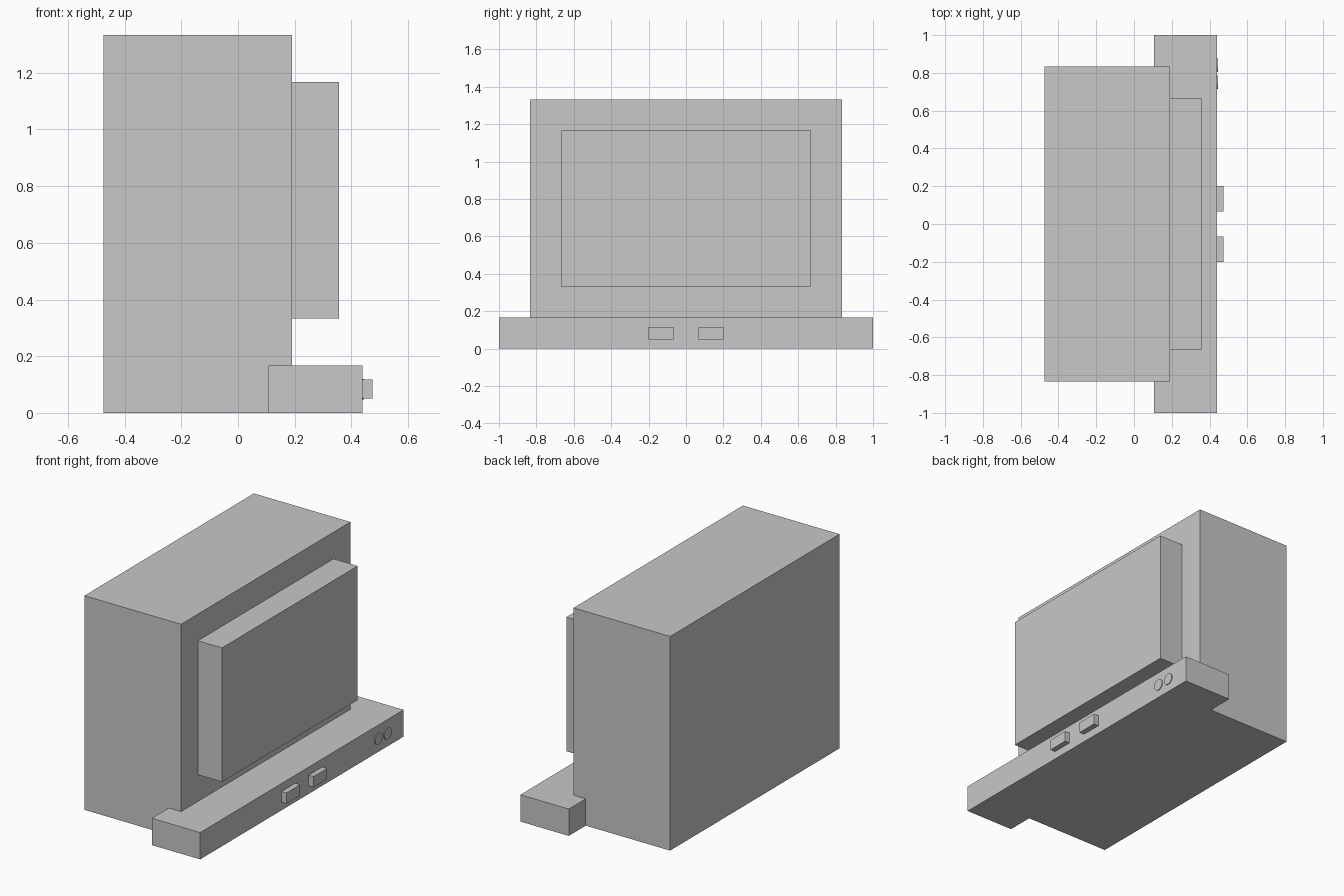
import bpy
import math

cube = bpy.data.objects.get("Cube")
if cube:
    bpy.data.objects.remove(cube, do_unlink=True)

# One plain grey for the whole model
GREY = (0.58, 0.58, 0.58, 1)
grey = bpy.data.materials.new("plain grey")
grey.use_nodes = True
grey.diffuse_color = GREY
grey.node_tree.nodes["Principled BSDF"].inputs["Base Color"].default_value = GREY


def finish(name):
    obj = bpy.context.object
    obj.name = name
    obj.data.materials.append(grey)
    return obj


def box(name, x, y, z):
    """Box spanning the given (low, high) range on each axis."""
    spans = (x, y, z)
    bpy.ops.mesh.primitive_cube_add(size=1, location=[(a + b) / 2 for a, b in spans])
    obj = finish(name)
    obj.scale = [b - a for a, b in spans]
    bpy.ops.object.transform_apply(location=False, rotation=False, scale=True)


FACE = 0.44  # front plane of the base

# Cabinet, raised screen and base
box("cabinet", (-0.474, 0.191), (-0.833, 0.833), (0, 1.333))
box("screen", (0.191, 0.357), (-0.667, 0.667), (0.333, 1.167))
box("base", (0.107, FACE), (-1, 1), (0, 0.167))

# Two rectangular keys in the middle of the base
for side, y in (("right", -0.133), ("left", 0.133)):
    box(side + "_key", (FACE, 0.474), (y - 0.067, y + 0.067), (0.05, 0.117))

# Two thin round buttons at one end of the base
for side, y in (("inner", 0.75), ("outer", 0.84)):
    bpy.ops.mesh.primitive_cylinder_add(
        vertices=32, radius=0.036, depth=0.012,
        location=(FACE - 0.001, y, 0.083), rotation=(0, math.pi / 2, 0))
    finish(side + "_round_button")
    bpy.ops.object.shade_smooth_by_angle()
